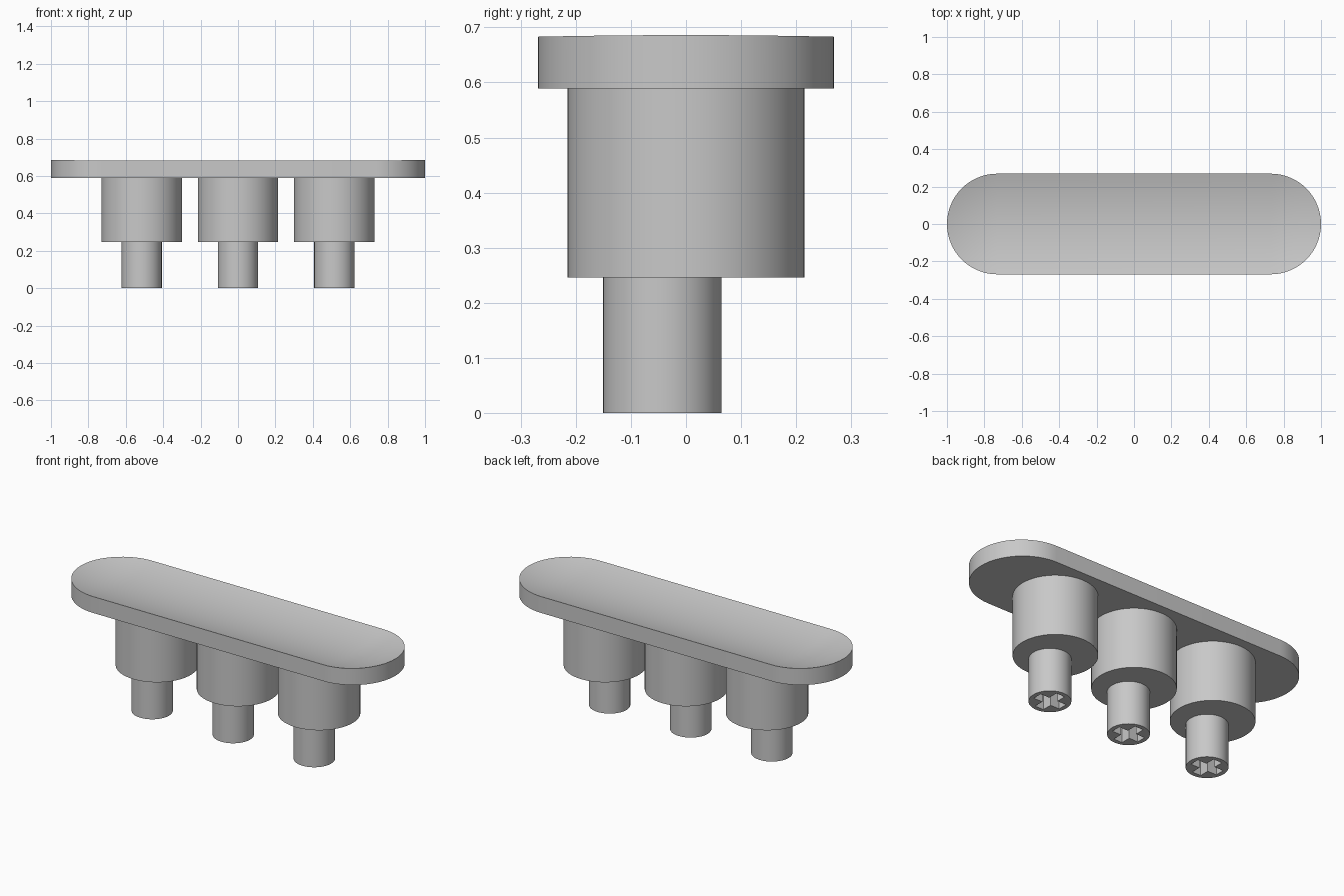
import bpy, bmesh, math

cube = bpy.data.objects.get("Cube")
if cube:
    bpy.data.objects.remove(cube, do_unlink=True)

grey = bpy.data.materials.new("plain_grey")
grey.use_nodes = True
grey.diffuse_color = (0.58, 0.58, 0.58, 1)
grey.node_tree.nodes["Principled BSDF"].inputs["Base Color"].default_value = (0.58, 0.58, 0.58, 1)


def add_object(name, bm):
    bmesh.ops.recalc_face_normals(bm, faces=bm.faces)
    mesh = bpy.data.meshes.new(name)
    bm.to_mesh(mesh)
    bm.free()
    mesh.materials.append(grey)
    ob = bpy.data.objects.new(name, mesh)
    bpy.context.collection.objects.link(ob)
    return ob


def smooth(ob):
    bpy.ops.object.select_all(action="DESELECT")
    ob.select_set(True)
    bpy.context.view_layer.objects.active = ob
    bpy.ops.object.shade_smooth_by_angle(angle=math.radians(30))


def cylinder(name, x, y, radius, z0, z1):
    bpy.ops.mesh.primitive_cylinder_add(vertices=64, radius=radius, depth=z1 - z0,
                                        location=(x, y, (z0 + z1) / 2))
    ob = bpy.context.object
    ob.name = name
    ob.data.materials.append(grey)
    return ob


# Plate: round-ended slab built from nested outlines, with a shallow dished top
R, HALF, BOTTOM, RIM = 0.269, 0.731, 0.589, 0.683
DISH, END_LIFT, ARC, RINGS = 0.036, 0.003, 32, 12


def outline_ring(bm, r, z, lift):
    ring = []
    for sign in (1, -1):
        for i in range(ARC + 1):
            a = math.pi * (i / ARC - 0.5)
            c, s = sign * math.cos(a), sign * math.sin(a)
            ring.append(bm.verts.new((sign * HALF + r * c, r * s, z + lift * c * c)))
    return ring


bm = bmesh.new()
rings = [outline_ring(bm, R, BOTTOM, 0)]
for k in range(RINGS, -1, -1):
    f = k / RINGS
    rings.append(outline_ring(bm, R * f, RIM - DISH * (1 - f * f), END_LIFT * f * f))
bm.faces.new(rings[0])
for a, b in zip(rings, rings[1:]):
    for i in range(len(a)):
        n = (i + 1) % len(a)
        bm.faces.new((a[i], a[n], b[n], b[i]))
# The innermost outline collapses to the spine of the dish
bmesh.ops.remove_doubles(bm, verts=rings[-1], dist=0.0001)
smooth(add_object("top_plate", bm))

# Three posts, each with an off-centre stem and a cross-shaped socket
PEG_Y, ARM, SLOT, DEPTH = -0.043, 0.083, 0.027, 0.15
for side, x in (("right", -0.515), ("middle", 0), ("left", 0.515)):
    smooth(cylinder(side + "_post", x, 0, 0.215, 0.246, BOTTOM))
    stem = cylinder(side + "_stem", x, PEG_Y, 0.1075, 0, 0.246)

    # Cross cutter: one twelve-sided outline, extruded upwards
    bm = bmesh.new()
    arm = ((ARM, -SLOT), (ARM, SLOT), (SLOT, SLOT))
    outline = []
    for q in range(4):
        c, s = round(math.cos(q * math.pi / 2)), round(math.sin(q * math.pi / 2))
        for u, v in arm:
            outline.append(bm.verts.new((x + c * u - s * v, PEG_Y + s * u + c * v, -0.05)))
    face = bm.faces.new(outline)
    ext = bmesh.ops.extrude_face_region(bm, geom=[face])
    bmesh.ops.translate(bm, vec=(0, 0, DEPTH + 0.05),
                        verts=[g for g in ext["geom"] if isinstance(g, bmesh.types.BMVert)])
    cutter = add_object(side + "_socket_cutter", bm)

    # Cut the socket, then drop the cutter
    mod = stem.modifiers.new("socket", "BOOLEAN")
    mod.operation, mod.solver, mod.object = "DIFFERENCE", "EXACT", cutter
    bpy.context.view_layer.objects.active = stem
    bpy.ops.object.modifier_apply(modifier=mod.name)
    bpy.data.objects.remove(cutter, do_unlink=True)
    smooth(stem)
